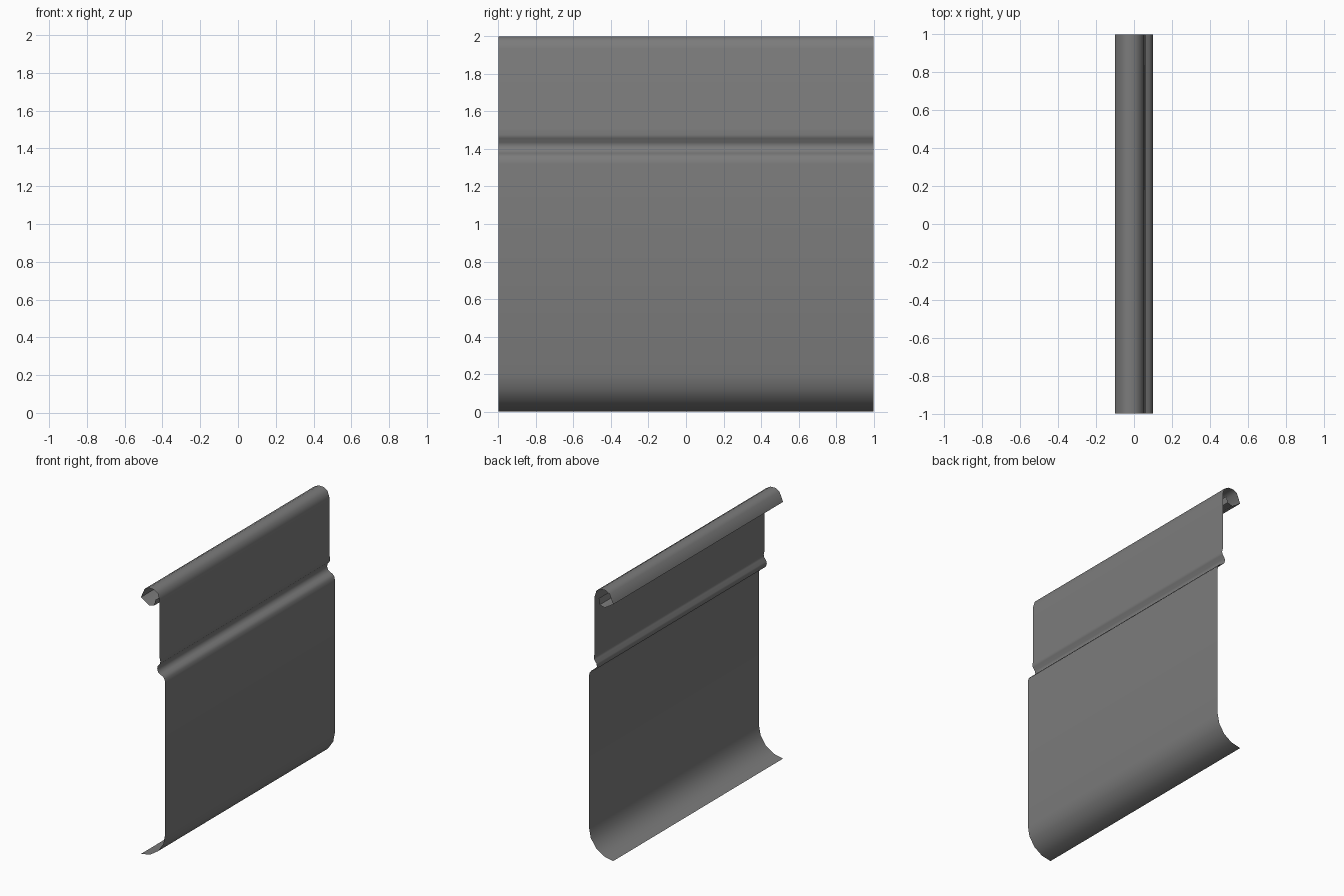
import bpy, bmesh, math

if "Cube" in bpy.data.objects:
    bpy.data.objects.remove(bpy.data.objects["Cube"])

# Side profile (x, z) of the thin sheet: rolled hook at the top, running down
profile = [
    (0.02, 1.925), (0.01, 1.88), (-0.03, 1.868), (-0.10, 1.912),
    (-0.07, 1.982), (-0.035, 2.0), (0.005, 1.998), (0.038, 1.978), (0.052, 1.935),
    # upper panel, then the pressed bead
    (0.052, 1.51), (0.06, 1.475), (0.055, 1.457), (0.038, 1.435), (0.034, 1.415),
    (0.042, 1.392), (0.06, 1.378), (0.08, 1.371), (0.095, 1.352), (0.10, 1.32),
]
# quarter-round kick at the bottom
steps = 4
for i in range(steps + 1):
    a = math.pi / 2 * i / steps
    profile.append((-0.1 + 0.2 * math.cos(a), 0.2 - 0.2 * math.sin(a)))

# Sweep the profile along y as a single open sheet
bm = bmesh.new()
rows = [[bm.verts.new((x, y, z)) for x, z in profile] for y in (-1, 1)]
for i in range(len(profile) - 1):
    # wound so the outer face looks toward +x
    bm.faces.new((rows[0][i], rows[0][i + 1], rows[1][i + 1], rows[1][i]))
mesh = bpy.data.meshes.new("panel_sheet")
bm.to_mesh(mesh)
bm.free()
panel = bpy.data.objects.new("panel_sheet", mesh)
bpy.context.collection.objects.link(panel)

# Dark grey sheet
dark = bpy.data.materials.new("dark_grey")
dark.diffuse_color = (0.2, 0.2, 0.2, 1)
dark.use_nodes = True
dark.node_tree.nodes["Principled BSDF"].inputs["Base Color"].default_value = dark.diffuse_color
mesh.materials.append(dark)

# Smooth bends, keeping the folded hook corner sharp
bpy.context.view_layer.objects.active = panel
panel.select_set(True)
bpy.ops.object.shade_smooth_by_angle(angle=math.radians(60))
